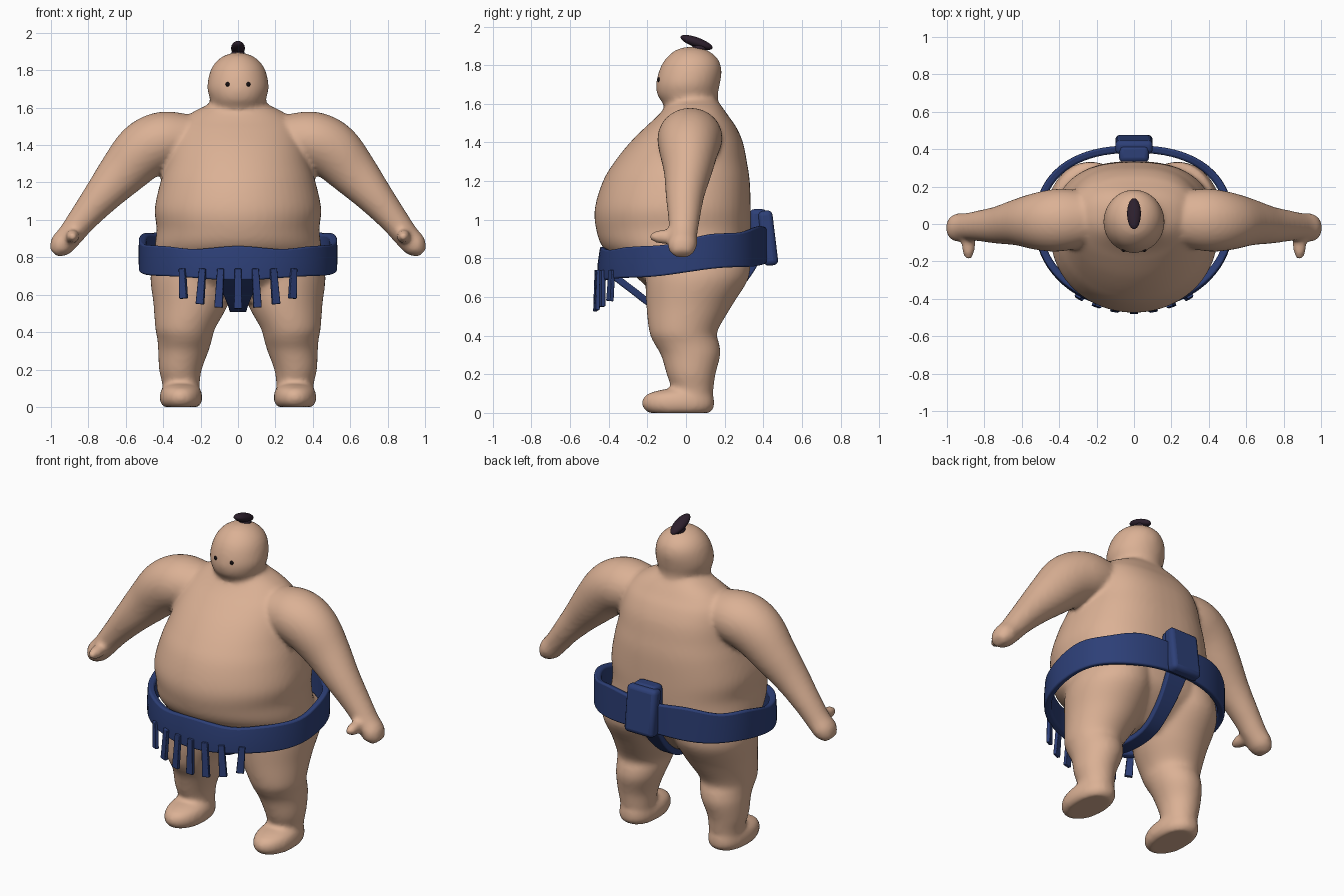
import bpy, bmesh, math
from mathutils import Vector, Matrix

if "Cube" in bpy.data.objects:
    bpy.data.objects.remove(bpy.data.objects["Cube"])


def material(name, rgb):
    m = bpy.data.materials.new(name)
    m.diffuse_color = (*rgb, 1)
    m.use_nodes = True
    m.node_tree.nodes["Principled BSDF"].inputs["Base Color"].default_value = m.diffuse_color
    return m


SKIN = material("skin", (0.71, 0.44, 0.30))
BLUE = material("belt blue", (0.026, 0.05, 0.185))
HAIR = material("dark hair", (0.026, 0.014, 0.026))
BLACK = material("eye black", (0.008, 0.005, 0.006))


def finish(name, bm, mat, bevel=0, angle=40):
    bmesh.ops.recalc_face_normals(bm, faces=bm.faces)
    me = bpy.data.meshes.new(name)
    bm.to_mesh(me)
    bm.free()
    me.materials.append(mat)
    ob = bpy.data.objects.new(name, me)
    bpy.context.collection.objects.link(ob)
    if bevel:
        b = ob.modifiers.new("soft edges", "BEVEL")
        b.width, b.segments, b.limit_method = bevel, 3, "ANGLE"
    bpy.context.view_layer.objects.active = ob
    for o in bpy.context.selected_objects:
        o.select_set(False)
    ob.select_set(True)
    bpy.ops.object.shade_smooth_by_angle(angle=math.radians(angle))
    return ob


def resample(rows, n=5):
    """Smooth curve through rows of numbers."""
    out = []
    for i in range(len(rows) - 1):
        p = [rows[max(0, min(len(rows) - 1, i + k))] for k in (-1, 0, 1, 2)]
        for j in range(n):
            t = j / n
            out.append([0.5 * (2 * b + (c - a) * t + (2 * a - 5 * b + 4 * c - d) * t * t
                               + (3 * b - a - 3 * c + d) * t ** 3) for a, b, c, d in zip(*p)])
    return out + [list(rows[-1])]


def skin_rings(bm, rings, closed=False):
    loops = [[bm.verts.new(p) for p in r] for r in rings]
    n = len(loops[0])
    pairs = list(zip(loops, loops[1:])) + ([(loops[-1], loops[0])] if closed else [])
    for a, b in pairs:
        for i in range(n):
            bm.faces.new((a[i], a[(i + 1) % n], b[(i + 1) % n], b[i]))
    if not closed:
        bm.faces.new(loops[0])
        bm.faces.new(loops[-1])


def power(v, n):
    return math.copysign(abs(v) ** (2 / n), v)


def stack(bm, rows, s=1, back=2.0, seg=40):
    """Horizontal sections: z, x centre, x radius, front y, back y."""
    rings = []
    for z, x, rx, f, b in resample(rows):
        ring = []
        for i in range(seg):
            a = math.tau * i / seg
            c, d = math.cos(a), math.sin(a)
            n = back if d > 0 else 2.0
            ring.append((s * (x + rx * power(c, n)), (f + b) / 2 + (b - f) / 2 * power(d, n), z))
        rings.append(ring)
    skin_rings(bm, rings)


def limb(bm, rows, s=1, seg=28):
    """Sections across a path: x, y, z, radius, radius along y."""
    rows = resample(rows)
    rings = []
    for i, (x, y, z, ra, rb) in enumerate(rows):
        p, q = rows[max(i - 1, 0)], rows[min(i + 1, len(rows) - 1)]
        t = Vector((q[0] - p[0], 0, q[2] - p[2])).normalized()
        u = Vector((0, 1, 0)).cross(t)
        ring = []
        for k in range(seg):
            a = math.tau * k / seg
            v = Vector((x, y, z)) + u * ra * math.cos(a) + Vector((0, rb * math.sin(a), 0))
            ring.append((s * v.x, v.y, v.z))
        rings.append(ring)
    skin_rings(bm, rings)


def ball(bm, loc, radii, tilt=0):
    m = Matrix.Translation(loc) @ Matrix.Rotation(tilt, 4, "X") @ Matrix.Diagonal((*radii, 1))
    bmesh.ops.create_uvsphere(bm, u_segments=24, v_segments=16, radius=1, matrix=m)


# body: overlapping volumes fused into one soft surface
bm = bmesh.new()
stack(bm, [(0.56, 0, 0.24, -0.12, 0.14), (0.64, 0, 0.36, -0.19, 0.24), (0.74, 0, 0.44, -0.30, 0.32),
           (0.85, 0, 0.445, -0.425, 0.33), (0.95, 0, 0.435, -0.465, 0.335), (1.06, 0, 0.445, -0.472, 0.335),
           (1.2, 0, 0.415, -0.43, 0.33), (1.3, 0, 0.385, -0.37, 0.315), (1.4, 0, 0.36, -0.29, 0.295),
           (1.48, 0, 0.335, -0.21, 0.26), (1.53, 0, 0.30, -0.155, 0.225), (1.58, 0, 0.235, -0.11, 0.19),
           (1.63, 0, 0.13, -0.08, 0.15)], back=2.5, seg=56)
# head and neck
stack(bm, [(1.5, 0, 0.16, -0.10, 0.20), (1.59, 0, 0.145, -0.115, 0.172), (1.645, 0, 0.15, -0.148, 0.165),
           (1.7, 0, 0.164, -0.155, 0.175), (1.76, 0, 0.158, -0.143, 0.184), (1.81, 0, 0.142, -0.122, 0.177),
           (1.85, 0, 0.113, -0.09, 0.15), (1.88, 0, 0.07, -0.05, 0.105), (1.895, 0, 0.02, 0.0, 0.05)])
for s in (1, -1):
    # legs and feet
    stack(bm, [(0.02, 0.305, 0.095, -0.07, 0.13), (0.12, 0.305, 0.1, -0.075, 0.142), (0.2, 0.308, 0.114, -0.1, 0.153),
               (0.3, 0.292, 0.135, -0.13, 0.178), (0.36, 0.285, 0.146, -0.165, 0.172),
               (0.42, 0.282, 0.16, -0.19, 0.162), (0.55, 0.252, 0.2, -0.205, 0.235),
               (0.7, 0.242, 0.226, -0.21, 0.325), (0.82, 0.225, 0.215, -0.2, 0.33)], s)
    stack(bm, [(0.0, 0.305, 0.095, -0.195, 0.125), (0.03, 0.305, 0.112, -0.225, 0.145),
               (0.07, 0.305, 0.112, -0.225, 0.145), (0.1, 0.305, 0.1, -0.195, 0.138),
               (0.122, 0.305, 0.075, -0.12, 0.12)], s, 2.3)
    # arms, hands and thumbs
    limb(bm, [(0.17, 0.03, 1.43, 0.11, 0.12), (0.3, 0.025, 1.43, 0.142, 0.155), (0.41, 0.02, 1.42, 0.157, 0.168),
              (0.51, 0.015, 1.365, 0.155, 0.155), (0.62, 0.01, 1.25, 0.13, 0.125), (0.73, -0.005, 1.125, 0.1, 0.1),
              (0.83, -0.01, 1.005, 0.078, 0.082), (0.9, -0.015, 0.915, 0.068, 0.073),
              (0.95, -0.02, 0.86, 0.063, 0.075), (0.985, -0.02, 0.822, 0.03, 0.045)], s)
    ball(bm, (s * 0.885, -0.105, 0.912), (0.037, 0.088, 0.038))
body = finish("body", bm, SKIN)
r = body.modifiers.new("fuse", "REMESH")
r.mode, r.voxel_size, r.use_smooth_shade = "VOXEL", 0.014, True
sm = body.modifiers.new("soften", "SMOOTH")
sm.factor, sm.iterations = 0.5, 7
for name in [m.name for m in body.modifiers if m.type in {"REMESH", "SMOOTH"}]:
    bpy.ops.object.modifier_apply(modifier=name)

# eyes resting on the face
for s, side in ((1, "left"), (-1, "right")):
    hit, loc, nor, idx = body.ray_cast(Vector((s * 0.055, -1, 1.725)), Vector((0, 1, 0)))
    bm = bmesh.new()
    ball(bm, loc if hit else (s * 0.055, -0.14, 1.725), (0.011, 0.008, 0.012))
    finish(side + "_eye", bm, BLACK)

# hair: swept topknot on a short tie
bm = bmesh.new()
ball(bm, (0, 0.055, 1.918), (0.037, 0.088, 0.026), math.radians(-20))
finish("topknot", bm, HAIR)
bm = bmesh.new()
ball(bm, (0, 0.07, 1.89), (0.036, 0.04, 0.025))
finish("hair_tie", bm, HAIR)


def belt_point(a, inset=0.0):
    c, d = math.cos(a), math.sin(a)
    n = 2.35 if d > 0 else 2.05
    return (0.53 - inset) * power(c, n), ((0.42 if d > 0 else 0.458) - inset) * power(d, n)


# belt: loose band, higher at the back, with a slightly wavy rim
bm = bmesh.new()
rings = []
for i in range(72):
    a = math.tau * i / 72
    (xo, yo), (xi, yi) = belt_point(a), belt_point(a, 0.04)
    top = max(0.855, 0.90 + 0.16 * yo) + 0.008 * math.sin(7 * a)
    low = 0.725 + 0.1 * yo + 0.005 * math.sin(5 * a)
    lean = 0.97 if yo < 0 else 1.0
    rings.append([(xo, yo, low), (xo * 1.003, yo, (low + top) / 2), (xo, yo * lean, top),
                  (xi, yi * lean, top - 0.01), (xi, yi, low + 0.01)])
skin_rings(bm, rings, True)
finish("belt", bm, BLUE, 0.012, 50)


def block(name, loc, size, rot=(0, 0, 0), bevel=0.005, flare=1.0):
    bm = bmesh.new()
    bmesh.ops.create_cube(bm, size=1)
    for v in bm.verts:
        if v.co.z < 0:
            v.co.x *= flare
    turn = Matrix.Rotation(rot[2], 4, "Z") @ Matrix.Rotation(rot[0], 4, "X") @ Matrix.Rotation(rot[1], 4, "Y")
    bmesh.ops.transform(bm, matrix=Matrix.Translation(loc) @ turn @ Matrix.Diagonal((*size, 1)), verts=bm.verts)
    return finish(name, bm, BLUE, bevel, 50)


# back knot wrapped over the belt
block("knot_wrap", (0, 0.425, 0.905), (0.2, 0.075, 0.285), (math.radians(7), 0, 0), 0.025)
block("knot_core", (0, 0.375, 0.97), (0.16, 0.09, 0.17), (0, 0, 0), 0.025)

# strap passing between the legs
bm = bmesh.new()
path = resample([(-0.40, 0.73, 0.11), (-0.27, 0.63, 0.085), (-0.16, 0.555, 0.055), (0.0, 0.525, 0.045),
                 (0.14, 0.545, 0.045), (0.25, 0.63, 0.05), (0.335, 0.74, 0.06), (0.39, 0.84, 0.07)])
rings = []
for i, (y, z, w) in enumerate(path):
    p, q = path[max(i - 1, 0)], path[min(i + 1, len(path) - 1)]
    n = Vector((0, p[1] - q[1], q[0] - p[0])).normalized() * 0.018
    rings.append([(sx * w, y + k * n.y, z + k * n.z) for sx, k in ((-1, -1), (1, -1), (1, 1), (-1, 1))])
skin_rings(bm, rings)
finish("leg_strap", bm, BLUE, 0.008, 50)

# front fringe
for i in range(-3, 4):
    x = i * 0.098
    y = -0.458 * math.sqrt(1 - (x / 0.53) ** 2)
    low = 0.525 + 0.006 * i * i
    block("fringe_%d" % (i + 4), (x, y - 0.008, (0.74 + low) / 2), (0.036, 0.022, 0.74 - low),
          (math.radians(-2), math.radians((-4, 4, 3, 0, -3, -4, 4)[i + 3]), math.atan2(x, -y) * 0.8), 0.004, 1.25)
